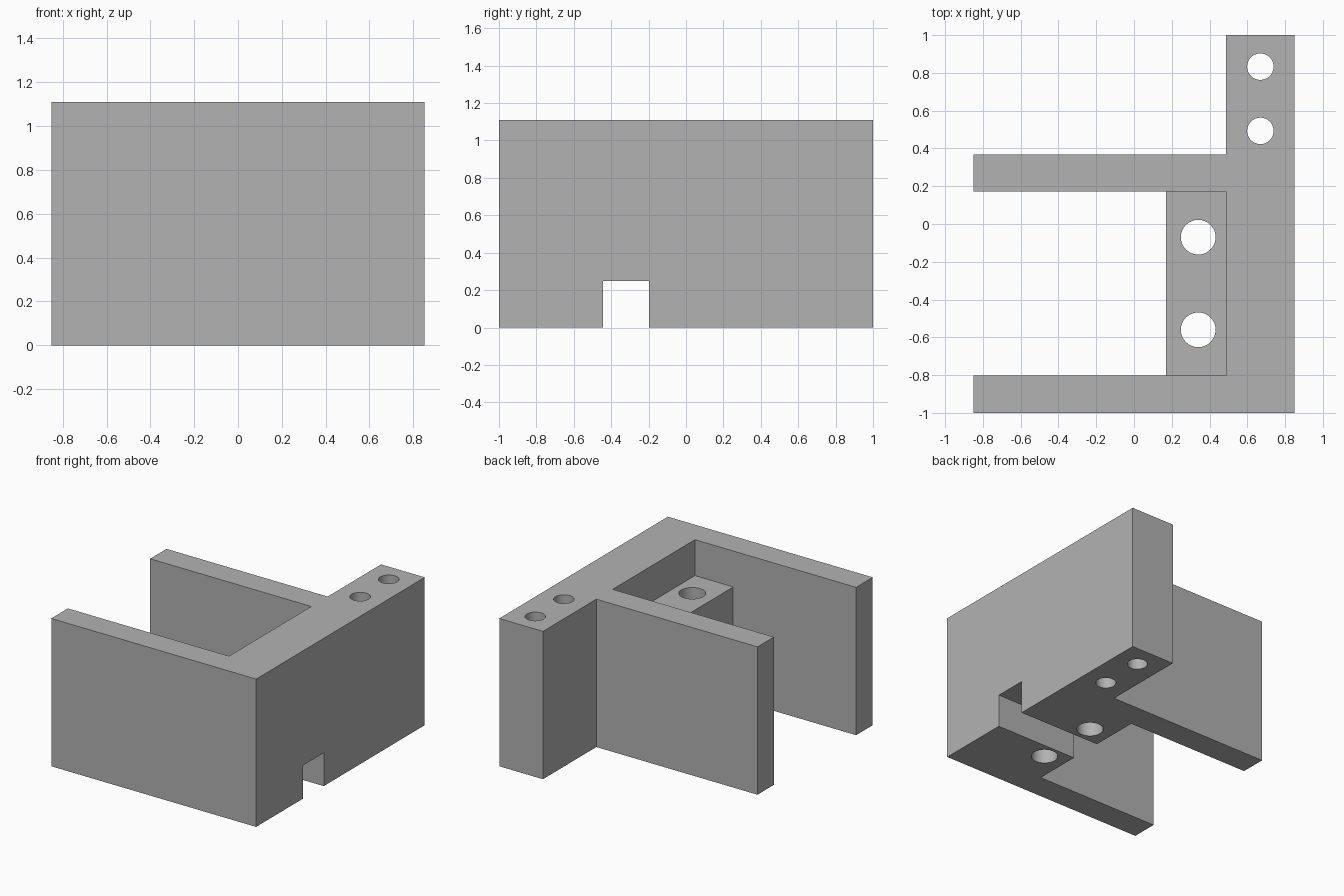
import bpy, bmesh, math

if "Cube" in bpy.data.objects:
    bpy.data.objects.remove(bpy.data.objects["Cube"])

H = 1.11          # overall height
LEDGE_H = 0.84    # height of the inner ledge

grey = bpy.data.materials.new("grey")
grey.diffuse_color = (0.448, 0.448, 0.448, 1)
grey.use_nodes = True
grey.node_tree.nodes["Principled BSDF"].inputs["Base Color"].default_value = grey.diffuse_color


def prism(name, outline, z0, z1):
    """Extrude a plan outline from z0 up to z1."""
    bm = bmesh.new()
    base = bm.faces.new([bm.verts.new((x, y, z0)) for x, y in outline])
    top = bmesh.ops.extrude_face_region(bm, geom=[base])["geom"]
    bmesh.ops.translate(bm, vec=(0, 0, z1 - z0),
                        verts=[v for v in top if isinstance(v, bmesh.types.BMVert)])
    bmesh.ops.recalc_face_normals(bm, faces=bm.faces)
    mesh = bpy.data.meshes.new(name)
    bm.to_mesh(mesh)
    bm.free()
    mesh.materials.append(grey)
    obj = bpy.data.objects.new(name, mesh)
    bpy.context.collection.objects.link(obj)
    return obj


def rect(x0, x1, y0, y1):
    return [(x0, y0), (x1, y0), (x1, y1), (x0, y1)]


def circle(cx, cy, r, n=48):
    return [(cx + r * math.cos(2 * math.pi * i / n),
             cy + r * math.sin(2 * math.pi * i / n)) for i in range(n)]


def combine(target, tool, operation):
    """Apply a boolean and remove the tool object."""
    tool.hide_render = True
    mod = target.modifiers.new(tool.name, "BOOLEAN")
    mod.operation, mod.solver, mod.object = operation, "EXACT", tool
    bpy.context.view_layer.objects.active = target
    bpy.ops.object.modifier_apply(modifier=mod.name)
    bpy.data.objects.remove(tool)


# Body: thick back wall with two side walls and a mounting tab
bracket = prism("bracket", [
    (-0.851, -1), (0.851, -1), (0.851, 1), (0.488, 1), (0.488, 0.367),
    (-0.851, 0.367), (-0.851, 0.173), (0.488, 0.173),
    (0.488, -0.803), (-0.851, -0.803)], 0, H)

# Lower ledge between the side walls, sunk slightly into them
combine(bracket, prism("ledge", rect(0.17, 0.6, -0.85, 0.22), 0, LEDGE_H), "UNION")

# Slot through the bottom of the wall and ledge
combine(bracket, prism("slot", rect(0.1, 0.95, -0.444, -0.198), -0.1, 0.249), "DIFFERENCE")

# Vertical through holes: two in the ledge, two in the tab
for x, y, r in [(0.34, -0.07, 0.092), (0.34, -0.56, 0.092),
                (0.669, 0.833, 0.07), (0.669, 0.493, 0.07)]:
    combine(bracket, prism("hole", circle(x, y, r), -0.1, H + 0.1), "DIFFERENCE")

# Smooth hole walls, crisp edges elsewhere
bpy.ops.object.select_all(action="DESELECT")
bracket.select_set(True)
bpy.context.view_layer.objects.active = bracket
bpy.ops.object.shade_smooth_by_angle(angle=math.radians(30))
